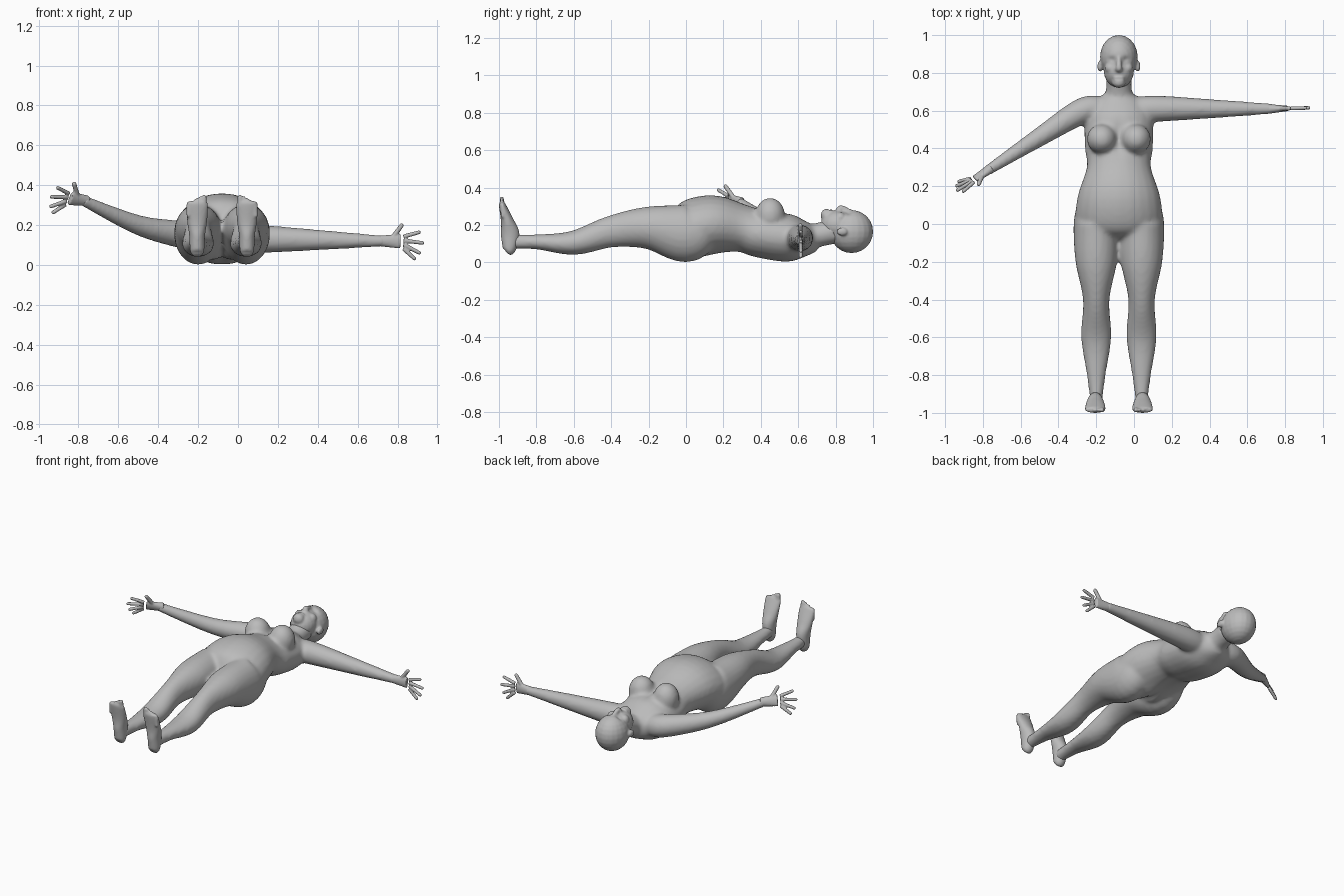
import bpy, bmesh, math
from mathutils import Vector, Matrix

if "Cube" in bpy.data.objects:
    bpy.data.objects.remove(bpy.data.objects["Cube"], do_unlink=True)

MIDDLE = -.08
SIDES = {"right": -1, "left": 1}

skin = bpy.data.materials.new("plain_grey")
skin.use_nodes = True
skin.diffuse_color = (.5, .5, .5, 1)
skin.node_tree.nodes["Principled BSDF"].inputs["Base Color"].default_value = skin.diffuse_color


def smooth_rows(rows, steps=5):
    """Interpolate rows of numbers along a smooth curve."""
    result = []
    for index in range(len(rows) - 1):
        before, start = rows[max(index - 1, 0)], rows[index]
        end, after = rows[index + 1], rows[min(index + 2, len(rows) - 1)]
        for step in range(steps):
            t = step / steps
            row = []
            for p, q, r, s in zip(before, start, end, after):
                slope_in, slope_out = (r - p) / 2, (s - q) / 2
                bend = 3 * (r - q) - 2 * slope_in - slope_out
                twist = 2 * (q - r) + slope_in + slope_out
                row.append(q + t * (slope_in + t * (bend + t * twist)))
            result.append(row)
    return result + [list(rows[-1])]


def loft(shape, rows, up=(0, 0, 1), sides=24):
    """Skin oval rings; each row is a centre, a half width and a half height."""
    rows = smooth_rows(rows)
    centres = [Vector(row[:3]) for row in rows]
    rings = []
    for index, (centre, row) in enumerate(zip(centres, rows)):
        following = centres[min(index + 1, len(rows) - 1)]
        tangent = (following - centres[max(index - 1, 0)]).normalized()
        across = tangent.cross(Vector(up)).normalized()
        upward = across.cross(tangent)
        ring = []
        for corner in range(sides):
            angle = math.tau * corner / sides
            offset = across * math.cos(angle) * row[3] + upward * math.sin(angle) * row[4]
            ring.append(shape.verts.new(centre + offset))
        rings.append(ring)
    for near, far in zip(rings, rings[1:]):
        for corner in range(sides):
            shape.faces.new((near[corner - 1], near[corner], far[corner], far[corner - 1]))
    shape.faces.new(rings[0][::-1])
    shape.faces.new(rings[-1])


def ball(shape, centre, radii):
    place = Matrix.Translation(centre) @ Matrix.Diagonal((*radii, 1))
    bmesh.ops.create_uvsphere(shape, u_segments=20, v_segments=12, radius=1, matrix=place)


def digit(shape, base, tip, radius):
    """Finger or toe with a rounded tip."""
    loft(shape, [(*base, radius, radius), (*tip, radius * .9, radius * .9)], up=(.1, 1, .2), sides=12)
    ball(shape, tip, [radius * .9] * 3)


def section(x, y, half_width, back, front):
    return x, y, (back + front) / 2, half_width, (front - back) / 2


def finish(shape, name, voxel, softness, hollows=()):
    """Fuse the shapes of one part into a soft skin and press in its hollows."""
    bmesh.ops.recalc_face_normals(shape, faces=shape.faces)
    mesh = bpy.data.meshes.new(name)
    shape.to_mesh(mesh)
    shape.free()
    part = bpy.data.objects.new(name, mesh)
    bpy.context.collection.objects.link(part)
    bpy.context.view_layer.objects.active = part
    fuse = part.modifiers.new("Fuse", "REMESH")
    fuse.mode, fuse.voxel_size = "VOXEL", voxel
    soften = part.modifiers.new("Soften", "SMOOTH")
    soften.factor, soften.iterations = .5, softness
    for modifier in ("Fuse", "Soften"):
        bpy.ops.object.modifier_apply(modifier=modifier)
    for centre, radii, depth in hollows:
        for vertex in part.data.vertices:
            distance = sum(((p - c) / r) ** 2 for p, c, r in zip(vertex.co, centre, radii))
            vertex.co.z += depth * math.exp(-distance)
    part.data.materials.clear()
    part.data.materials.append(skin)
    part.data.shade_smooth()


# Torso and neck: y, half width, back, front
body = bmesh.new()
torso = [(.7, .06, .06, .19), (.64, .14, .03, .22), (.55, .18, 0, .26), (.4, .18, .02, .28),
         (.3, .17, .05, .31), (.14, .22, .04, .36), (0, .22, .02, .32), (-.07, .1, .08, .23)]
neck = [(.6, .11, .04, .2), (.7, .07, .08, .21), (.8, .07, .1, .24)]
for profile in (torso, neck):
    loft(body, [section(MIDDLE, *row) for row in profile])

# Legs and breasts
leg = [(.1, .1, .08, .3), (0, .12, 0, .31), (-.2, .11, .07, .3), (-.4, .07, .08, .25),
       (-.6, .08, .04, .17), (-.8, .05, .07, .15), (-.95, .03, .07, .15)]
for side in SIDES.values():
    loft(body, [section(MIDDLE + side * .12, *row) for row in leg])
    ball(body, (MIDDLE + side * .09, .45, .25), (.08, .08, .096))

# Arms: joint centres with an even taper from shoulder to wrist
arms = {"left": [(0, .6, .13), (.12, .61, .13), (.42, .61, .125), (.74, .61, .12)],
        "right": [(-.16, .6, .13), (-.27, .6, .15), (-.5, .46, .2), (-.78, .28, .325)]}
for joints in arms.values():
    loft(body, [(*joint, radius, radius) for joint, radius in zip(joints, (.07, .07, .05, .027))])

finish(body, "body", .012, 7, [((MIDDLE, .45, .27), (.02, .09, .06), -.01),
                               ((MIDDLE, .35, .03), (.03, .2, .05), .01),
                               ((MIDDLE, 0, .03), (.02, .08, .06), .03)])

# Head: skull, face, chin, nose and lips
head = bmesh.new()
ball(head, (MIDDLE, .885, .165), (.1, .116, .115))
ball(head, (MIDDLE, .81, .2), (.08, .09, .08))
ball(head, (MIDDLE, .75, .25), (.036, .03, .036))
loft(head, [(MIDDLE, .89, .27, .01, .01), (MIDDLE, .83, .29, .016, .016), (MIDDLE, .81, .28, .015, .01)])
for lip in (.763, .775):
    ball(head, (MIDDLE, lip, .27), (.03, .007, .016))
hollows = [((MIDDLE, .769, .28), (.03, .004, .03), -.005)]

# Ears, eyes, cheeks and nostrils
for side in SIDES.values():
    ball(head, (MIDDLE + side * .1, .835, .165), (.014, .03, .022))
    ball(head, (MIDDLE + side * .035, .87, .256), (.02, .013, .013))
    ball(head, (MIDDLE + side * .045, .825, .235), (.03, .03, .034))
    ball(head, (MIDDLE + side * .013, .82, .28), (.01, .01, .01))
    hollows.append(((MIDDLE + side * .036, .87, .27), (.024, .016, .04), -.01))
finish(head, "head", .007, 3, hollows)

# Feet: z, half width, sole, instep
foot_rows = [(.05, .02, -.97, -.94), (.07, .035, -.98, -.91), (.15, .04, -.99, -.89),
             (.22, .05, -.99, -.92), (.3, .055, -1, -.96), (.32, .045, -1, -.97)]
for name, side in SIDES.items():
    foot = bmesh.new()
    centre = MIDDLE + side * .125
    loft(foot, [(centre, (sole + instep) / 2, z, half, (instep - sole) / 2)
                for z, half, sole, instep in foot_rows], up=(0, 1, 0))
    for toe in range(5):
        x = centre + side * (.02 * toe - .036)
        z = .34 - .003 * toe * toe
        digit(foot, (x, -.98, z - .05), (x, -.985, z), .01 if toe else .014)
    finish(foot, name + "_foot", .007, 3)

# Hands: a flat palm, a fan of four fingers and a thumb
hands = {"left": ((.93, .615, .115), (0, 0, 1)), "right": ((-.93, .18, .345), (.3, -.3, .9))}
for name, (reach, across) in hands.items():
    hand = bmesh.new()
    wrist = Vector(arms[name][-1])
    along = (Vector(reach) - wrist).normalized()
    across = Vector(across).normalized()
    loft(hand, [(*(wrist + along * (.035 * ring - .03)), .026 - .004 * ring, .027 + .003 * ring)
                for ring in range(4)], up=across)
    for finger in range(4):
        base = wrist + along * .09 + across * (.025 - .02 * finger)
        pointing = (along + across * (.3 - .4 * finger)).normalized()
        digit(hand, base, base + pointing * (.1 - .015 * abs(finger - 1.3)), .011)
    digit(hand, wrist + along * .03 + across * .01, wrist + along * .08 + across * .08, .013)
    finish(hand, name + "_hand", .005, 2)
